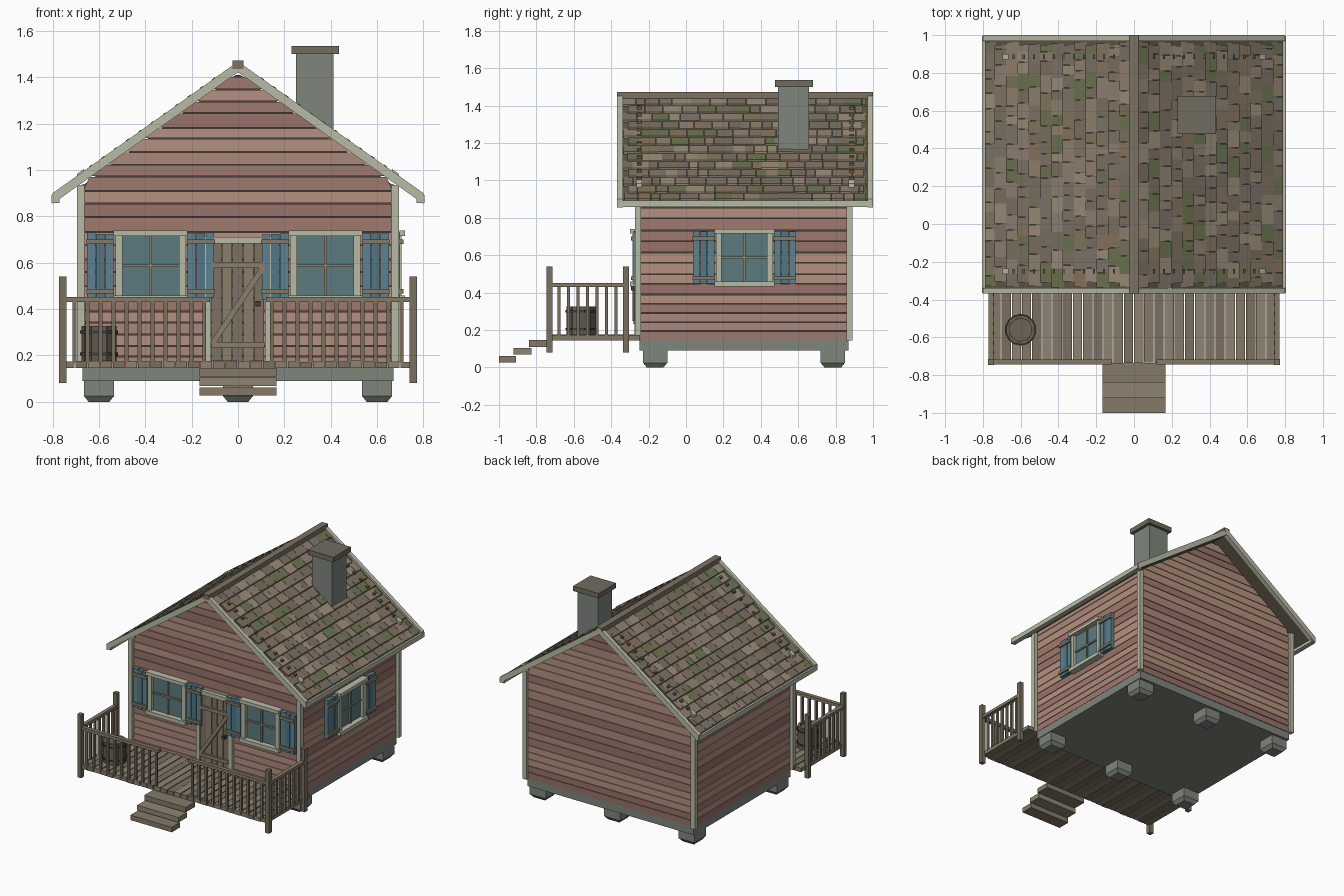
import bpy, bmesh, math, random
from mathutils import Matrix, Vector

if "Cube" in bpy.data.objects:
    bpy.data.objects.remove(bpy.data.objects["Cube"])

random.seed(4)
MATS = {}


def mat(hexcol):
    if hexcol not in MATS:
        m = bpy.data.materials.new("colour_" + hexcol)
        rgb = [int(hexcol[i:i + 2], 16) / 255 for i in (0, 2, 4)]
        m.diffuse_color = [((c + 0.055) / 1.055) ** 2.4 for c in rgb] + [1]
        m.use_nodes = True
        m.node_tree.nodes["Principled BSDF"].inputs["Base Color"].default_value = m.diffuse_color
        MATS[hexcol] = m
    return MATS[hexcol]


class Part:
    """Collects blocks into one named object."""
    def __init__(self, name, *colours, M=None):
        self.name, self.colours, self.M = name, colours, M or Matrix()
        self.bm = bmesh.new()

    def hexa(self, pts, c=0, M=None):
        # four bottom points then four top points
        T = self.M @ (M or Matrix())
        v = [self.bm.verts.new(T @ Vector(p)) for p in pts]
        for f in ((0, 1, 2, 3), (4, 5, 6, 7), (0, 1, 5, 4), (1, 2, 6, 5), (2, 3, 7, 6), (3, 0, 4, 7)):
            self.bm.faces.new([v[i] for i in f]).material_index = c

    def box(self, x0, x1, y0, y1, z0, z1, c=0, M=None, inset=0):
        # inset shrinks the bottom face
        i = inset
        self.hexa([(x0 + i, y0 + i, z0), (x1 - i, y0 + i, z0), (x1 - i, y1 - i, z0), (x0 + i, y1 - i, z0),
                   (x0, y0, z1), (x1, y0, z1), (x1, y1, z1), (x0, y1, z1)], c, M)

    def done(self):
        bmesh.ops.recalc_face_normals(self.bm, faces=self.bm.faces)
        me = bpy.data.meshes.new(self.name)
        self.bm.to_mesh(me)
        self.bm.free()
        for c in self.colours:
            me.materials.append(mat(c))
        ob = bpy.data.objects.new(self.name, me)
        bpy.context.collection.objects.link(ob)


STONE, TRIM, WOOD, DARK = "7f867c", "b9bba6", "857a68", "4a4640"
PINK = ("ac897b", "a07a6e", "b5917f", "98736a")
W, YF, YB = 0.66, -0.24, 0.86          # wall core
SLOPE, RIDGE = 0.71, 1.468


def rz(x):
    return RIDGE - SLOPE * abs(x)


# Foundation and piers
p = Part("foundation", STONE)
p.box(-0.67, 0.67, -0.248, 0.868, 0.09, 0.147)
p.done()
p = Part("piers", STONE)
for x in (-0.6, 0, 0.6):
    for y in (-0.165, 0.785):
        p.box(x - 0.065, x + 0.065, y - 0.065, y + 0.065, 0, 0.025, inset=0.02)
        p.box(x - 0.065, x + 0.065, y - 0.065, y + 0.065, 0.025, 0.095)
p.done()

# Wall core, with gable, behind the siding
p = Part("wall_core", DARK)
p.box(-W, W, YF, YB, 0.14, 0.94)
p.hexa([(-W, YF, 0.94), (W, YF, 0.94), (W, YB, 0.94), (-W, YB, 0.94),
        (-0.01, YF, 1.41), (0.01, YF, 1.41), (0.01, YB, 1.41), (-0.01, YB, 1.41)])
p.done()


# Horizontal siding boards
def half_width(z):
    return max(0.005, min(0.667, (1.425 - z) / SLOPE))


p = Part("siding", *PINK)
z = 0.147
while z < 1.40:
    h = min(random.uniform(0.045, 0.065), 1.42 - z)
    z1 = z + h - 0.004
    for y0, y1 in ((YF - 0.012, YF + 0.01), (YB - 0.01, YB + 0.012)):
        a, b = half_width(z), half_width(z1)
        p.hexa([(-a, y0, z), (a, y0, z), (a, y1, z), (-a, y1, z),
                (-b, y0, z1), (b, y0, z1), (b, y1, z1), (-b, y1, z1)], random.randrange(4))
    if z < 0.92:
        for s in (-1, 1):
            p.box(*sorted((s * (W - 0.01), s * (W + 0.012))), YF, YB, z, min(z1, 0.94), random.randrange(4))
    z += h
p.done()

p = Part("corner_boards", TRIM)
for s in (-1, 1):
    for y in (-0.273, 0.858):
        p.box(*sorted((s * 0.662, s * 0.695)), y, y + 0.033, 0.145, 0.935)
p.done()


# Roof: pieces are sheared blocks following the slope
def slab(part, s, x0, x1, y0, y1, lo0, hi0, lo1, hi1, c=0):
    part.hexa([(s * x, y, rz(x) + o) for o0, o1 in ((lo0, lo1), (hi0, hi1))
               for x, y, o in ((x0, y0, o0), (x1, y0, o1), (x1, y1, o1), (x0, y1, o0))], c)


deck = Part("roof_deck", "5f5748")
shingles = Part("shingles", "8f8070", "7b6f60", "6c7350", "9a8c78", "7d7468", "85745f")
trim = Part("roof_trim", TRIM)
studs = Part("roof_studs", "6a6152", TRIM)
for s in (-1, 1):
    slab(deck, s, 0, 0.785, -0.35, 0.98, -0.042, -0.018, -0.042, -0.018)
    for y in (-0.368, 0.97):
        slab(trim, s, 0, 0.8, y, y + 0.03, -0.046, 0, -0.046, 0)
    trim.box(*sorted((s * 0.77, s * 0.805)), -0.365, 0.995, 0.858, 0.892)
    rows = 13
    for r in range(rows):
        x0, x1 = 0.01 + r * 0.06, 0.01 + (r + 1) * 0.06
        y = -0.338 + (0.025 if r % 2 else 0) + random.uniform(0, 0.01)
        while y < 0.95:
            y1 = min(y + random.uniform(0.045, 0.11), 0.965 - 0.015 * (r % 2))
            if y1 - y > 0.01:
                slab(shingles, s, x0, min(x1 + 0.008, 0.79), y, y1 - 0.002, -0.024, -0.014, -0.02,
                     random.uniform(-0.007, -0.003), random.choice((0, 0, 1, 1, 2, 3, 4, 5)))
            y = y1
    for y in (-0.25, 0.885):
        for k in range(11):
            x = 0.1 + k * 0.053
            slab(studs, s, x, x + 0.012, y - 0.012, y + 0.012, -0.02, 0.003, -0.02, 0.003)
        slab(studs, s, 0.665, 0.695, y - 0.015, y + 0.015, -0.02, 0.008, -0.02, 0.008, 1)
for q in (deck, shingles, trim, studs):
    q.done()
p = Part("ridge_cap", "7d7262")
p.box(-0.024, 0.024, -0.37, 1.0, 1.435, 1.472)
p.done()

p = Part("chimney", STONE, "716c60")
p.box(0.25, 0.413, 0.492, 0.657, 1.1, 1.505)
p.box(0.23, 0.435, 0.477, 0.678, 1.5, 1.536, 1)
p.done()


# Window with shutters; local space faces -y
def window(name, M):
    p = Part(name + "_frame", TRIM, "5b7b80", "8a8070", M=M)
    p.box(-0.125, 0.125, -0.012, 0, -0.13, 0.13, 1)
    for s in (-1, 1):
        p.box(*sorted((s * 0.122, s * 0.152)), -0.035, 0, -0.14, 0.14)
    p.box(-0.16, 0.16, -0.05, 0, 0.128, 0.153)
    p.box(-0.16, 0.16, -0.05, 0, -0.155, -0.128)
    p.box(-0.006, 0.006, -0.022, 0, -0.13, 0.13, 2)
    p.box(-0.125, 0.125, -0.022, 0, -0.006, 0.006, 2)
    p.done()
    p = Part(name + "_shutters", "5c8290", "547685", WOOD, M=M)
    for s in (-1, 1):
        for k in range(3):
            x = s * 0.217 + (k - 1) * 0.039
            dz = random.uniform(-0.004, 0.004)
            p.box(x - 0.018, x + 0.018, -0.03, 0, -0.142 + dz, 0.139 + dz, k % 2)
        for z in (-0.11, 0.103):
            p.box(s * 0.217 - 0.06, s * 0.217 + 0.06, -0.043, -0.02, z - 0.01, z + 0.01, 2)
    p.done()


window("left_window", Matrix.Translation((-0.377, -0.25, 0.587)))
window("right_window", Matrix.Translation((0.377, -0.25, 0.587)))
window("side_window", Matrix.Translation((0.67, 0.312, 0.587)) @ Matrix.Rotation(math.pi / 2, 4, 'Z'))

# Door with Z brace
p = Part("door", "7d7262", "8a7f6c", TRIM, "3f3c38")
for k in range(5):
    x = -0.115 + k * 0.046
    p.box(x, x + 0.043, -0.268, -0.25, 0.175, 0.682, k % 2)
for z in (0.245, 0.59):
    p.box(-0.115, 0.115, -0.282, -0.262, z - 0.012, z + 0.012, 1)
L, ang = 0.39, math.atan2(0.33, 0.22)
p.box(-L / 2, L / 2, -0.285, -0.264, -0.012, 0.012, 1,
      Matrix.Translation((0, 0, 0.417)) @ Matrix.Rotation(-ang, 4, 'Y'))
for s in (-1, 1):
    p.box(*sorted((s * 0.117, s * 0.145)), -0.275, -0.245, 0.175, 0.69, 2)
p.box(-0.145, 0.145, -0.28, -0.245, 0.682, 0.71, 2)
p.box(0.075, 0.097, -0.295, -0.262, 0.412, 0.434, 3)
p.done()

# Porch deck planks
p = Part("porch_deck", "857a68", "7a705f", "8f8472")
n = 28
for k in range(n):
    x = -0.755 + k * 1.51 / n
    p.box(x, x + 0.049, -0.742 + random.uniform(0, 0.008), -0.245, 0.145, 0.175 + random.uniform(-0.003, 0.002), k % 3)
p.done()

# Railings
p = Part("railing", "7a705f", WOOD)
for s in (-1, 1):
    for y in (-0.73, -0.32):
        p.box(s * 0.757 - 0.016, s * 0.757 + 0.016, y - 0.016, y + 0.016, 0.08, 0.54)
    p.box(*sorted((s * 0.12, s * 0.757)), -0.745, -0.717, 0.43, 0.452, 1)
    p.box(s * 0.757 - 0.014, s * 0.757 + 0.014, -0.73, -0.31, 0.43, 0.452, 1)
    for k in range(11):
        x = s * (0.145 + k * 0.056)
        p.box(x - 0.008, x + 0.008, -0.739, -0.723, 0.17, 0.435)
    for k in range(7):
        y = -0.68 + k * 0.051
        p.box(s * 0.748 - 0.008, s * 0.748 + 0.008, y - 0.008, y + 0.008, 0.17, 0.435)
p.done()

p = Part("steps", "857a68", "8f8472")
for k, (y0, y1, z) in enumerate(((-1.0, -0.908, 0.026), (-0.922, -0.826, 0.068), (-0.84, -0.735, 0.11))):
    p.box(-0.167, 0.167, y0, y1, z, z + 0.036, k % 2)
p.done()

# Barrel: staves, two hoops and a sunken lid
p = Part("barrel", "5f574b", "6d6455", "3f3c38")
N = 14
for k in range(N):
    M = Matrix.Translation((-0.6, -0.56, 0.175)) @ Matrix.Rotation(2 * math.pi * k / N, 4, 'Z')
    p.box(0.058, 0.076, -0.0165, 0.0165, 0, 0.152, k % 2, M)
    for z in (0.025, 0.12):
        p.box(0.07, 0.082, -0.0185, 0.0185, z, z + 0.012, 2, M)
    p.hexa([(0, 0, 0.01), (0.064, -0.0145, 0.01), (0.064, 0.0145, 0.01), (0, 0.001, 0.01),
            (0, 0, 0.138), (0.064, -0.0145, 0.138), (0.064, 0.0145, 0.138), (0, 0.001, 0.138)], 1, M)
p.done()
